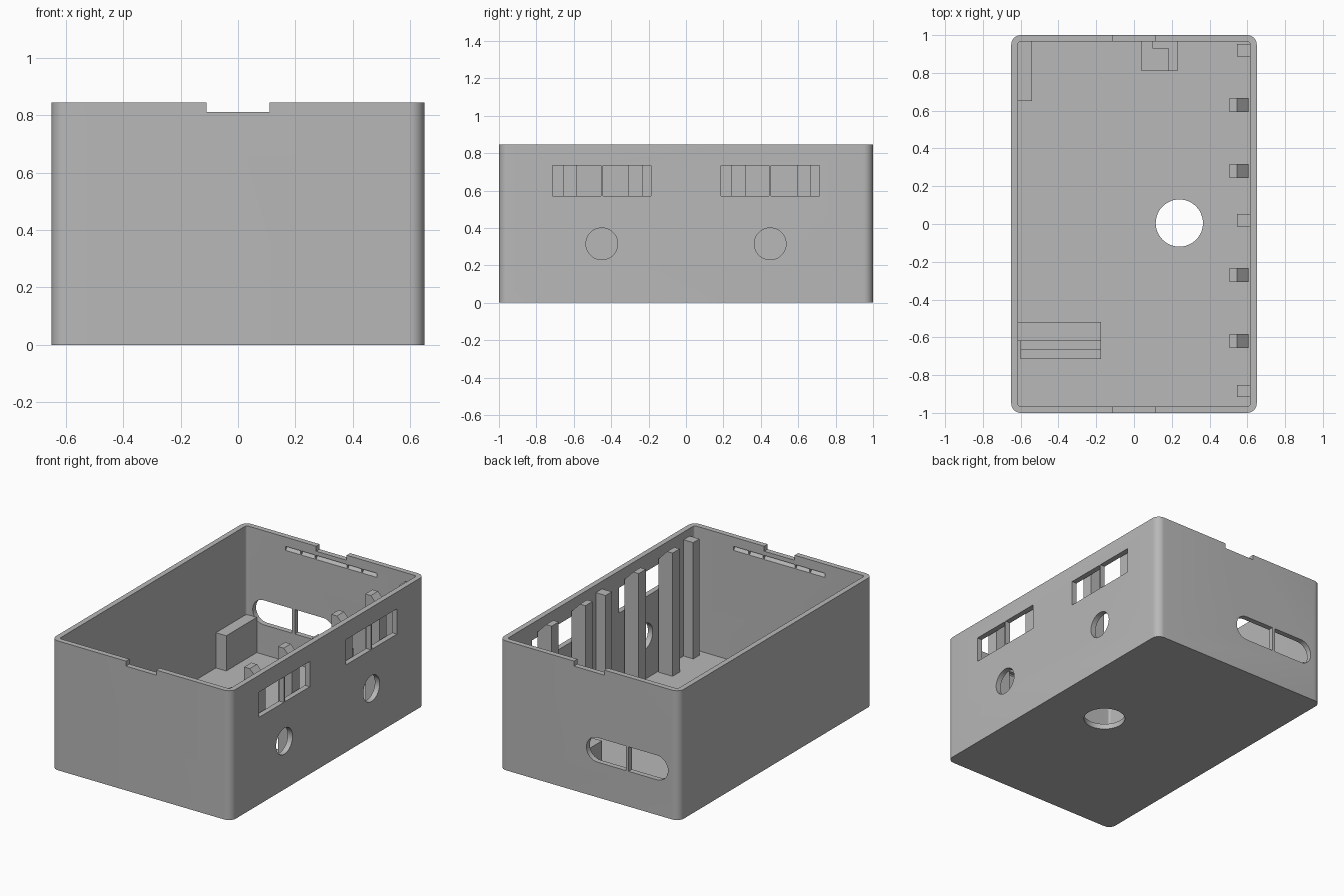
import bpy, bmesh, math
from mathutils import Vector

cube = bpy.data.objects.get("Cube")
if cube:
    bpy.data.objects.remove(cube, do_unlink=True)

grey = bpy.data.materials.new("plain_grey")
grey.use_nodes = True
grey.diffuse_color = (0.48, 0.48, 0.48, 1)
grey.node_tree.nodes["Principled BSDF"].inputs["Base Color"].default_value = (0.48, 0.48, 0.48, 1)

HX, HY, TOP, WALL = 0.65, 1.0, 0.845, 0.035
IX, IY = HX - WALL, HY - WALL


def prism(bm, pts, axis, a, b):
    """Extrude a 2D outline along an axis from a to b."""
    place = {"x": lambda u, v, w: (w, u, v),
             "y": lambda u, v, w: (u, w, v),
             "z": lambda u, v, w: (u, v, w)}[axis]
    low = [bm.verts.new(place(u, v, a)) for u, v in pts]
    high = [bm.verts.new(place(u, v, b)) for u, v in pts]
    n = len(pts)
    faces = [bm.faces.new(low), bm.faces.new(high)]
    for i in range(n):
        j = (i + 1) % n
        faces.append(bm.faces.new((low[i], low[j], high[j], high[i])))
    bmesh.ops.recalc_face_normals(bm, faces=faces)


def box(bm, x0, x1, y0, y1, z0, z1):
    prism(bm, [(x0, y0), (x1, y0), (x1, y1), (x0, y1)], "z", z0, z1)


def arc(cx, cy, r, start, end, n):
    return [(cx + r * math.cos(math.radians(start + (end - start) * i / n)),
             cy + r * math.sin(math.radians(start + (end - start) * i / n)))
            for i in range(n + 1)]


def rounded(hx, hy, r):
    pts = []
    for sx, sy, a in ((1, 1, 0), (-1, 1, 90), (-1, -1, 180), (1, -1, 270)):
        pts += arc(sx * (hx - r), sy * (hy - r), r, a, a + 90, 8)
    return pts


def make(name, bm):
    mesh = bpy.data.meshes.new(name)
    bm.to_mesh(mesh)
    bm.free()
    mesh.materials.append(grey)
    ob = bpy.data.objects.new(name, mesh)
    bpy.context.collection.objects.link(ob)
    return ob


def cut(target, bm):
    cutter = make("cutter", bm)
    cutter.hide_render = True
    mod = target.modifiers.new("cut", "BOOLEAN")
    mod.operation, mod.solver, mod.object = "DIFFERENCE", "EXACT", cutter
    bpy.context.view_layer.objects.active = target
    bpy.ops.object.modifier_apply(modifier=mod.name)
    bpy.data.objects.remove(cutter, do_unlink=True)


# Tray shell with rounded upright corners
bm = bmesh.new()
prism(bm, rounded(HX, HY, 0.05), "z", 0, TOP)
shell = make("tray_shell", bm)
bm = bmesh.new()
prism(bm, rounded(IX, IY, 0.015), "z", WALL, TOP + 0.1)
cut(shell, bm)

# Openings through the walls and floor
bm = bmesh.new()
for s in (-1, 1):
    # paired windows with a thin bar, and the round hole below
    for lo, hi in ((0.187, 0.445), (0.455, 0.713)):
        y0, y1 = sorted((s * lo, s * hi))
        box(bm, IX - 0.03, HX + 0.05, y0, y1, 0.57, 0.735)
    prism(bm, arc(s * 0.45, 0.315, 0.085, 0, 360, 48)[:-1], "x", IX - 0.03, HX + 0.05)
    # rim notch in each end wall
    y0, y1 = sorted((s * (IY - 0.03), s * (HY + 0.05)))
    box(bm, -0.11, 0.11, y0, y1, 0.812, TOP + 0.05)
    # row of sloped catch grooves inside each end wall
    edges = (-0.335, -0.22, -0.115, 0.115, 0.22, 0.335)
    wedge = [(s * (IY - 0.01), 0.745), (s * (IY + 0.02), 0.785), (s * (IY - 0.01), 0.785)]
    for x0, x1 in zip(edges, edges[1:]):
        prism(bm, wedge, "x", x0 + 0.004, x1 - 0.004)
# back slot in two halves, leaving an upright bar
prism(bm, arc(-0.06, 0.31, 0.08, -90, 90, 16) + [(-0.265, 0.39), (-0.265, 0.23)],
      "y", IY - 0.03, HY + 0.05)
prism(bm, arc(-0.49, 0.31, 0.08, 90, 270, 16) + [(-0.285, 0.23), (-0.285, 0.39)],
      "y", IY - 0.03, HY + 0.05)
# floor hole
prism(bm, arc(0.24, 0.005, 0.125, 0, 360, 48)[:-1], "z", -0.05, WALL + 0.03)
cut(shell, bm)

bpy.ops.object.select_all(action="DESELECT")
shell.select_set(True)
bpy.context.view_layer.objects.active = shell
bpy.ops.object.shade_smooth_by_angle(angle=math.radians(30))

# Chamfered latch posts along the window wall
for i, y in enumerate((-0.62, -0.27, 0.28, 0.63)):
    bm = bmesh.new()
    prism(bm, [(0.505, WALL), (0.607, WALL), (0.607, 0.775), (0.545, 0.84), (0.505, 0.84)],
          "y", y - 0.037, y + 0.037)
    make(f"latch_post_{i + 1}", bm)

# Plain square support posts
for i, y in enumerate((-0.885, 0.02, 0.92)):
    bm = bmesh.new()
    box(bm, 0.545, IX, y - 0.032, y + 0.032, WALL, 0.795)
    make(f"support_post_{i + 1}", bm)

# Block beside the back slot
bm = bmesh.new()
box(bm, -IX, -0.54, 0.65, IY, WALL, 0.265)
make("side_block", bm)

# Stepped block in the back
bm = bmesh.new()
prism(bm, [(0.04, 0.81), (0.185, 0.81), (0.185, 0.93), (0.10, 0.93), (0.10, IY), (0.04, IY)],
      "z", WALL, 0.27)
make("stepped_block_high", bm)
bm = bmesh.new()
prism(bm, [(0.185, 0.81), (0.23, 0.81), (0.23, IY), (0.10, IY), (0.10, 0.93), (0.185, 0.93)],
      "z", WALL, 0.2)
make("stepped_block_low", bm)

# Stepped holder near the front
for name, x0, y0, y1, z in (("holder_base", -IX, -0.62, -0.52, 0.16),
                            ("holder_groove", -0.60, -0.665, -0.62, 0.10),
                            ("holder_lip", -0.60, -0.715, -0.665, 0.22)):
    bm = bmesh.new()
    box(bm, x0, -0.175, y0, y1, WALL, z)
    make(name, bm)
